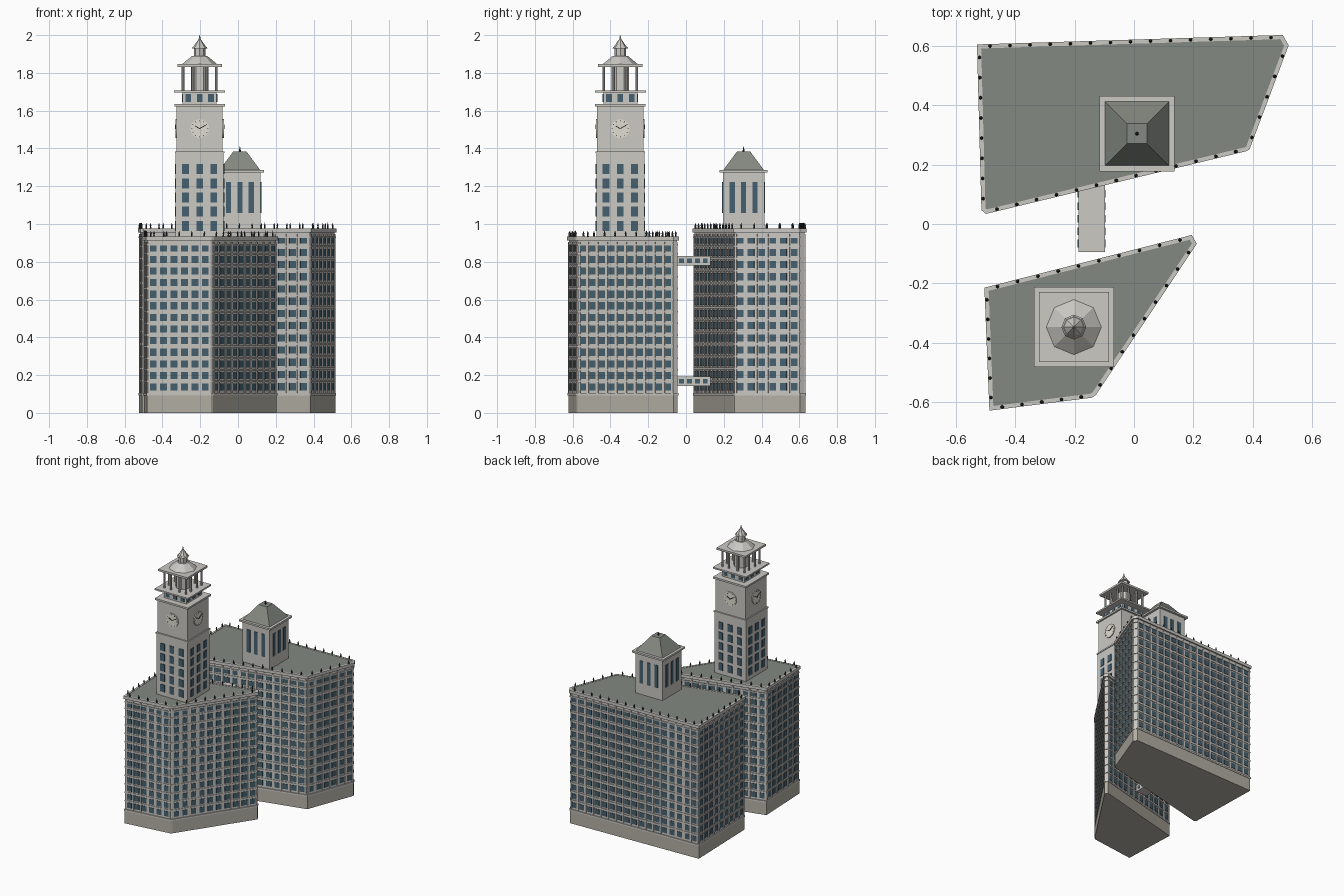
import bpy, bmesh, math
from mathutils import Vector, Matrix

if "Cube" in bpy.data.objects:
    bpy.data.objects.remove(bpy.data.objects["Cube"])


def material(name, rgb):
    m = bpy.data.materials.new(name)
    m.diffuse_color = (*rgb, 1)
    m.use_nodes = True
    m.node_tree.nodes["Principled BSDF"].inputs["Base Color"].default_value = m.diffuse_color
    return m


WALL = material("pale_stone", (0.60, 0.585, 0.55))
BASE = material("base_stone", (0.46, 0.44, 0.38))
ROOF = material("roof_grey", (0.23, 0.25, 0.22))
GLASS = material("window_glass", (0.06, 0.12, 0.16))
DARK = material("dark_metal", (0.04, 0.04, 0.04))
FACE = material("clock_ivory", (0.75, 0.73, 0.65))


def finish(bm, name, mat):
    bmesh.ops.recalc_face_normals(bm, faces=bm.faces)
    me = bpy.data.meshes.new(name)
    bm.to_mesh(me)
    bm.free()
    me.materials.append(mat)
    ob = bpy.data.objects.new(name, me)
    bpy.context.collection.objects.link(ob)
    return ob


def box(bm, size, loc, frame=Matrix()):
    m = frame @ Matrix.Translation(loc) @ Matrix.Diagonal((*size, 1))
    bmesh.ops.create_cube(bm, size=1, matrix=m)


def cone(bm, n, r1, r2, z0, z1, x=0, y=0, rot=0):
    m = Matrix.Translation((x, y, (z0 + z1) / 2)) @ Matrix.Rotation(rot, 4, 'Z')
    bmesh.ops.create_cone(bm, cap_ends=True, segments=n, radius1=r1, radius2=r2,
                          depth=z1 - z0, matrix=m)


def offset(poly, d):
    """Counter-clockwise outline moved outwards by d with mitred corners."""
    pts, out = [Vector(p) for p in poly], []
    for i, p in enumerate(pts):
        a, b = (p - pts[i - 1]).normalized(), (pts[(i + 1) % len(pts)] - p).normalized()
        n1, n2 = Vector((a.y, -a.x)), Vector((b.y, -b.x))
        out.append(p + (n1 + n2) * d / (1 + n1.dot(n2)))
    return out


def prism(bm, poly, z0, z1):
    lo = [bm.verts.new((p[0], p[1], z0)) for p in poly]
    hi = [bm.verts.new((p[0], p[1], z1)) for p in poly]
    bm.faces.new(lo)
    bm.faces.new(hi)
    for i in range(len(poly)):
        bm.faces.new((lo[i - 1], lo[i], hi[i], hi[i - 1]))


def ring(bm, outer, inner, z0, z1):
    loops = [[bm.verts.new((p[0], p[1], z)) for p in q]
             for q, z in ((outer, z0), (outer, z1), (inner, z1), (inner, z0))]
    for i in range(len(outer)):
        for k in range(4):
            a, b = loops[k - 1], loops[k]
            bm.faces.new((a[i - 1], a[i], b[i], b[i - 1]))


def edge_frame(a, b):
    """Local x along the wall, local y outwards, z up."""
    d = (b - a).normalized()
    return Matrix(((d.x, d.y, 0, a.x), (d.y, -d.x, 0, a.y), (0, 0, 1, 0), (0, 0, 0, 1)))


def block(name, outline, top, rows):
    body = offset(outline, -0.01)
    bm = bmesh.new()
    prism(bm, offset(outline, -0.006), 0, 0.095)
    finish(bm, name + "_base", BASE)
    bm = bmesh.new()
    prism(bm, body, 0.095, top - 0.02)
    finish(bm, name + "_walls", WALL)
    # Roof deck and cornices
    bm = bmesh.new()
    prism(bm, offset(outline, -0.014), top - 0.02, top - 0.002)
    finish(bm, name + "_roof_deck", ROOF)
    trim = bmesh.new()
    ring(trim, outline, offset(outline, -0.014), top - 0.022, top)
    ring(trim, offset(outline, -0.003), body, 0.092, 0.104)
    ring(trim, offset(outline, -0.004), body, top - 0.05, top - 0.042)
    glass, finials = bmesh.new(), bmesh.new()
    z0, z1 = 0.106, top - 0.03
    pitch = (z1 - z0) / rows
    for r in range(1, rows):
        z = z0 + r * pitch
        ring(trim, offset(body, 0.005), body, z - 0.005, z + 0.004)
    # Window grid and piers on each long wall
    for i, b in enumerate(body):
        a = body[i - 1]
        length = (b - a).length
        if length < 0.1:
            continue
        f = edge_frame(a, b)
        cols = round(length / 0.061)
        w = length / cols
        for c in range(cols + 1):
            x = min(max(c * w, 0.006), length - 0.006)
            box(trim, (0.011, 0.005, z1 - z0), (x, 0.0025, (z0 + z1) / 2), f)
        for c in range(cols):
            for r in range(rows):
                box(glass, (0.037, 0.003, 0.038), ((c + 0.5) * w, 0.001, z0 + (r + 0.5) * pitch), f)
        # Parapet finials
        n = round(length / 0.068)
        for c in range(n):
            p = f @ Vector(((c + 0.5) * length / n, 0.003, 0))
            cone(finials, 6, 0.005, 0.004, top, top + 0.012, p.x, p.y)
            cone(finials, 6, 0.006, 0, top + 0.012, top + 0.03, p.x, p.y)
    finish(trim, name + "_piers_and_ledges", WALL)
    finish(glass, name + "_windows", GLASS)
    finish(finials, name + "_finials", DARK)


def sides(cx, cy, half):
    """Frames for the four faces of a square tower, x = 0 at face centre."""
    for k in range(4):
        yield (Matrix.Translation((cx, cy, 0)) @ Matrix.Rotation(k * math.pi / 2, 4, 'Z')
               @ Matrix.Translation((0, -half, 0)))


def slabs(name, cx, cy, parts, mat=WALL):
    bm = bmesh.new()
    for half, z0, z1 in parts:
        box(bm, (2 * half, 2 * half, z1 - z0), (cx, cy, (z0 + z1) / 2))
    finish(bm, name, mat)


def tower_windows(name, cx, cy, half, xs, zs, w, h):
    bm = bmesh.new()
    for f in sides(cx, cy, half):
        for x in xs:
            for z in zs:
                box(bm, (w, 0.008, h), (x, 0, z), f)
    finish(bm, name, GLASS)


# Two office blocks
block("south_block", [(-.488, -.63), (-.141, -.586), (-.128, -.576), (.212, -.067),
                      (.195, -.037), (-.505, -.215)], 0.935, 13)
block("north_block", [(-.515, .047), (-.5, .034), (.38, .246), (.39, .252), (.522, .603),
                      (.502, .638), (-.53, .606)], 0.977, 13)

# Clock tower shaft, clock stage and upper stages
TX, TY = -0.203, -0.348
slabs("clock_tower_shaft", TX, TY, [(.127, .92, 1.375)])
slabs("clock_stage", TX, TY, [(.122, 1.385, 1.622)])
slabs("clock_tower_cornices", TX, TY, [(.131, 1.375, 1.385), (.134, 1.622, 1.635),
                                      (.135, 1.695, 1.706), (.118, 1.832, 1.846)])
slabs("upper_stage", TX, TY, [(.09, 1.635, 1.695)])
tower_windows("clock_tower_windows", TX, TY, .127, (-.075, 0, .075),
              [.99 + .075 * i for i in range(5)], .036, .053)
tower_windows("upper_stage_windows", TX, TY, .09, (-.06, 0, .06), [1.667], .03, .042)

# Clock faces, hour marks and hands
dial, marks = bmesh.new(), bmesh.new()
for f in sides(TX, TY, .122):
    m = f @ Matrix.Translation((0, -.002, 1.505)) @ Matrix.Rotation(math.pi / 2, 4, 'X')
    bmesh.ops.create_cone(dial, cap_ends=True, segments=32, radius1=.05, radius2=.05,
                          depth=.008, matrix=m)
    for h in range(12):
        box(marks, (.003, .008, .003), (0, .042, .003),
            m @ Matrix.Rotation(h * math.pi / 6, 4, 'Z').copy())
    for ang, length in ((60, .028), (-60, .038)):
        box(marks, (.005, length, .004), (0, length / 2, .005),
            m @ Matrix.Rotation(math.radians(ang), 4, 'Z'))
finish(dial, "clock_faces", FACE)
finish(marks, "clock_hands_and_marks", DARK)

# Open belvedere: octagonal core and slim columns
bm = bmesh.new()
cone(bm, 8, .05, .05, 1.706, 1.832, TX, TY, math.pi / 8)
finish(bm, "belvedere_core", WALL)
bm = bmesh.new()
for sx in (-1, 1):
    for sy in (-1, 1):
        for x, y in ((.088, .088), (.088, .035), (.035, .088)):
            cone(bm, 8, .007, .007, 1.706, 1.832, TX + sx * x, TY + sy * y)
finish(bm, "belvedere_columns", WALL)

# Octagonal cap, lantern and spire
bm = bmesh.new()
cone(bm, 8, .093, .04, 1.846, 1.89, TX, TY)
cone(bm, 8, .03, .03, 1.89, 1.93, TX, TY)
cone(bm, 8, .042, .036, 1.93, 1.938, TX, TY)
cone(bm, 8, .034, .006, 1.938, 1.978, TX, TY)
cone(bm, 8, .006, .001, 1.978, 2.0, TX, TY)
finish(bm, "tower_cap_and_spire", WALL)

# North penthouse tower with hipped roof
NX, NY = 0.01, 0.305
slabs("north_tower", NX, NY, [(.11, .96, 1.272)])
slabs("north_tower_cornice", NX, NY, [(.127, 1.272, 1.285)])
tower_windows("north_tower_windows", NX, NY, .11, (-.06, 0, .06), [1.14], .027, .165)
bm = bmesh.new()
cone(bm, 4, .108 * math.sqrt(2), .034 * math.sqrt(2), 1.285, 1.385, NX, NY, math.pi / 4)
finish(bm, "north_tower_roof", ROOF)
bm = bmesh.new()
cone(bm, 8, .006, .001, 1.385, 1.41, NX, NY)
finish(bm, "north_tower_finial", DARK)

# Linking bridges
walls, glass = bmesh.new(), bmesh.new()
for z in (.167, .805):
    box(walls, (.09, .225, .05), (-.143, .018, z))
    for i in range(5):
        box(glass, (.094, .026, .024), (-.143, -.066 + .042 * i, z))
finish(walls, "bridges", WALL)
finish(glass, "bridge_windows", GLASS)
